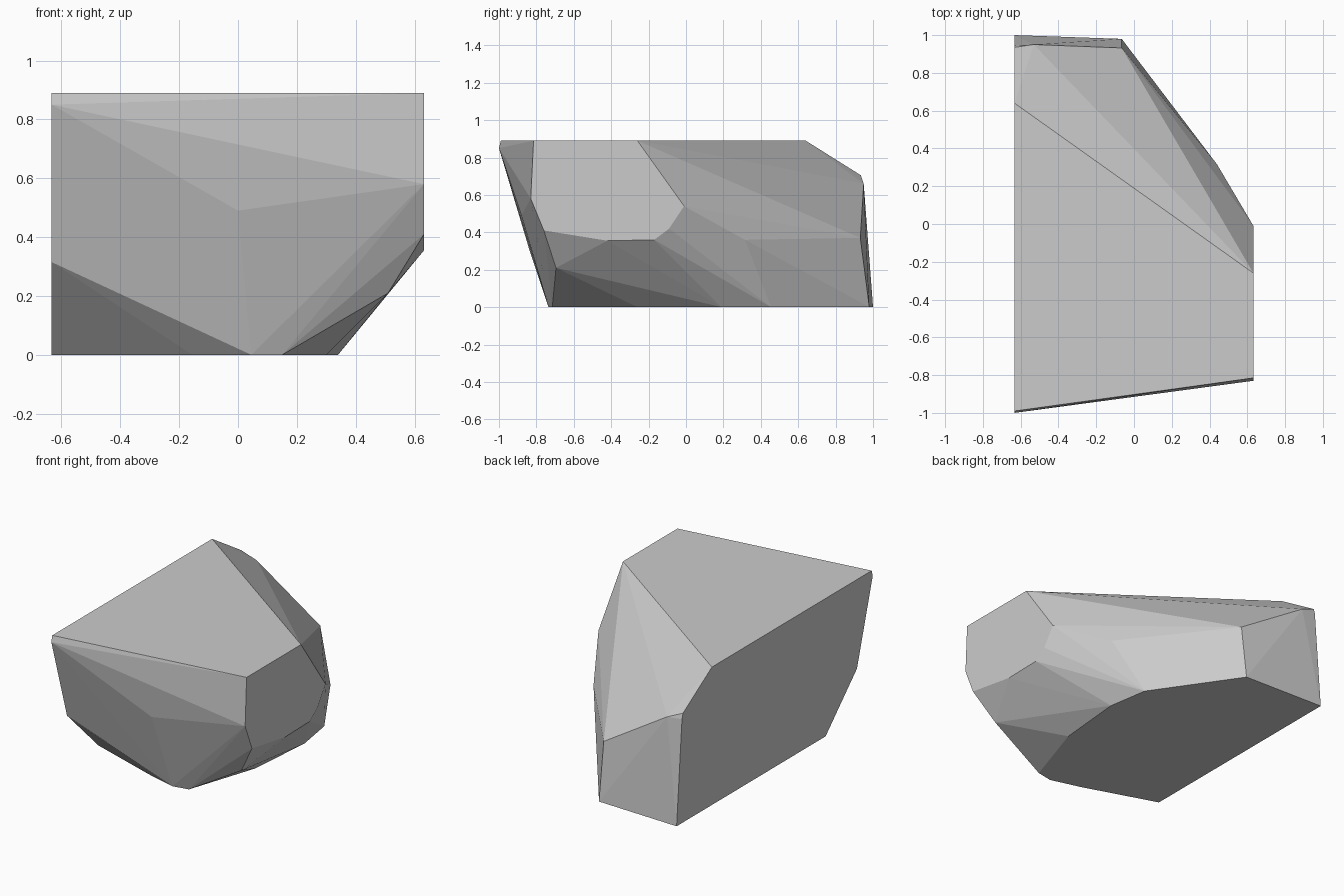
import bpy, bmesh

if "Cube" in bpy.data.objects:
    bpy.data.objects.remove(bpy.data.objects["Cube"])

# Corner points of the faceted boulder, grouped by the flat cut they lie on
L, R, T = -0.633, 0.632, 0.89
left_cut = [(L, y, z) for y, z in
            [(-0.99, T), (-1.0, 0.85), (-0.84, 0.315), (-0.52, 0), (1.0, 0), (0.945, 0.67), (0.935, 0.705), (0.64, T)]]
right_cut = [(R, y, z) for y, z in
             [(-0.815, T), (-0.26, T), (-0.01, 0.54), (-0.09, 0.42), (-0.17, 0.36),
              (-0.42, 0.355), (-0.76, 0.41), (-0.83, 0.58)]]
base_cut = [(x, y, 0) for x, y in
            [(-0.155, -0.68), (0.045, -0.735), (0.15, -0.715), (0.30, -0.26),
             (0.34, 0.19), (0.297, 0.455), (-0.065, 0.98)]]
bulges = [(0.0, -0.88, 0.49), (0.51, -0.695, 0.21), (0.44, 0.315, 0.36),
          (-0.065, 0.932, 0.37), (-0.53, 0.95, 0.66)]

# Wrap the points in a hull
bm = bmesh.new()
for p in left_cut + right_cut + base_cut + bulges:
    bm.verts.new(p)
res = bmesh.ops.convex_hull(bm, input=bm.verts[:])
loose = [v for v in bm.verts if not v.link_faces]
bmesh.ops.delete(bm, geom=loose, context='VERTS')
bmesh.ops.dissolve_limit(bm, angle_limit=0.005, verts=bm.verts[:], edges=bm.edges[:])
bmesh.ops.recalc_face_normals(bm, faces=bm.faces[:])

mesh = bpy.data.meshes.new("boulder")
bm.to_mesh(mesh)
bm.free()

# Plain grey stone, flat faces
stone = bpy.data.materials.new("grey stone")
stone.diffuse_color = (0.6, 0.6, 0.6, 1)
stone.use_nodes = True
stone.node_tree.nodes["Principled BSDF"].inputs["Base Color"].default_value = stone.diffuse_color
mesh.materials.append(stone)
boulder = bpy.data.objects.new("boulder", mesh)
bpy.context.collection.objects.link(boulder)
